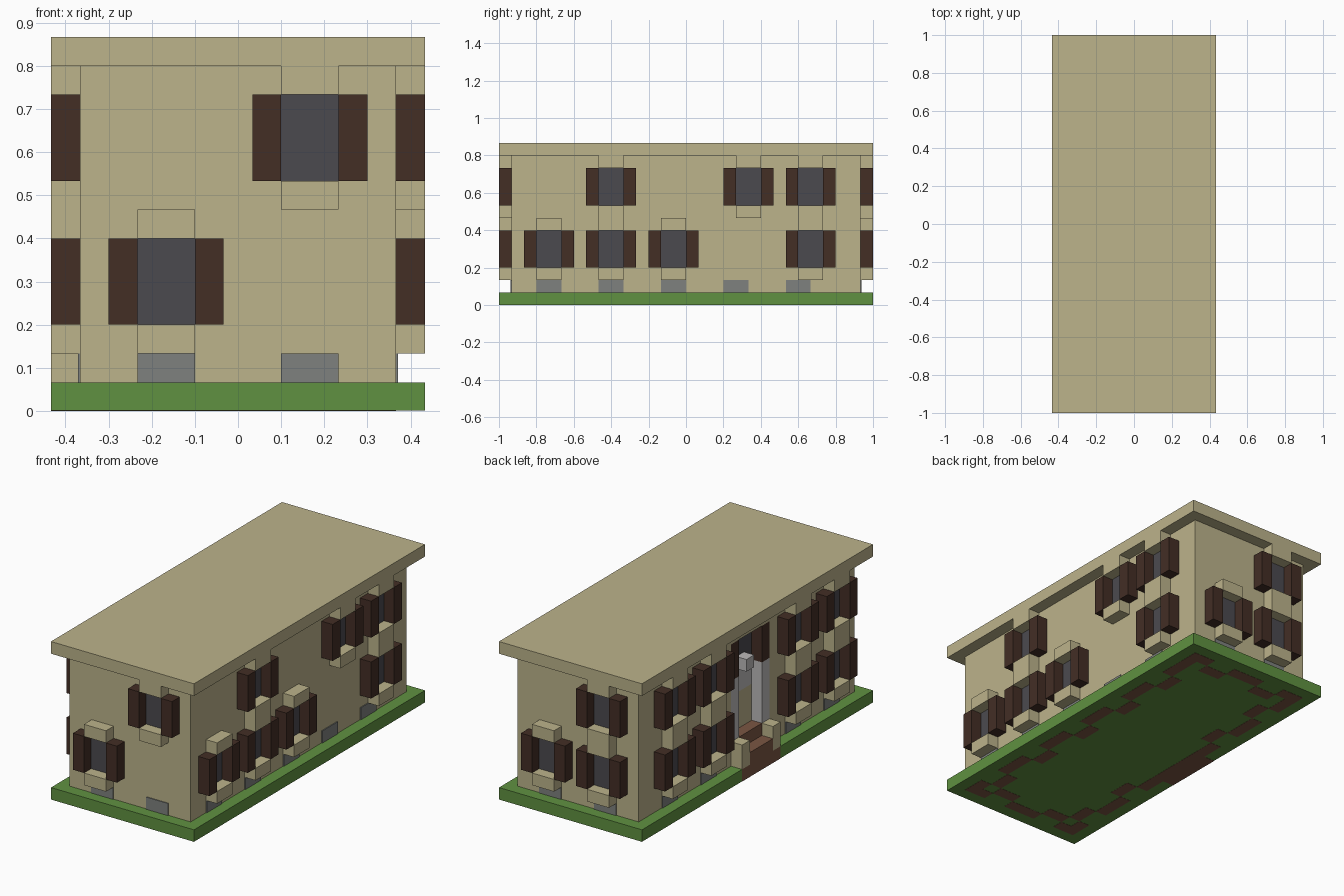
import bpy
import bmesh

cube = bpy.data.objects.get("Cube")
if cube:
    bpy.data.objects.remove(cube, do_unlink=True)

U = 1 / 15            # one building block
HALF_X, HALF_Y = 5.5, 14   # wall planes, in blocks
THIN = 0.07           # plate thickness, in blocks


def material(name, rgb):
    lin = [((c / 255 + 0.055) / 1.055) ** 2.4 for c in rgb] + [1]
    m = bpy.data.materials.new(name)
    m.use_nodes = True
    m.diffuse_color = lin
    m.node_tree.nodes["Principled BSDF"].inputs["Base Color"].default_value = lin
    return m


PLASTER = material("sand plaster", (188, 179, 139))
GRASS = material("grass green", (96, 145, 65))
SHUTTER = material("dark brown wood", (67, 46, 37))
GLASS = material("dark glass", (75, 74, 79))
VENT = material("cellar grey", (126, 129, 126))
STONE = material("light grey stone", (188, 186, 186))
EARTH = material("earth brown", (122, 86, 67))


def prism(name, outline, z0, z1, mat):
    """Extrude a plan outline (in blocks) from z0 to z1."""
    bm = bmesh.new()
    base = bm.faces.new([bm.verts.new((x * U, y * U, z0 * U)) for x, y in outline])
    top = bmesh.ops.extrude_face_region(bm, geom=[base])["geom"]
    verts = [v for v in top if isinstance(v, bmesh.types.BMVert)]
    bmesh.ops.translate(bm, verts=verts, vec=(0, 0, (z1 - z0) * U))
    bmesh.ops.recalc_face_normals(bm, faces=bm.faces)
    mesh = bpy.data.meshes.new(name)
    bm.to_mesh(mesh)
    bm.free()
    mesh.materials.append(mat)
    ob = bpy.data.objects.new(name, mesh)
    bpy.context.collection.objects.link(ob)
    return ob


def box(name, x0, x1, y0, y1, z0, z1, mat):
    return prism(name, [(x0, y0), (x1, y0), (x1, y1), (x0, y1)], z0, z1, mat)


def on_wall(name, side, a0, a1, d0, d1, z0, z1, mat):
    """Box on a wall: a runs along the wall, d outward from it."""
    axis, sign = side
    half = HALF_X if axis == "x" else HALF_Y
    p, q = sorted((sign * (half + d0), sign * (half + d1)))
    if axis == "x":
        return box(name, p, q, a0, a1, z0, z1, mat)
    return box(name, a0, a1, p, q, z0, z1, mat)


def notched(hx, hy, depth):
    """Rectangle with the entrance notch cut in its -x side."""
    return [(-hx, -hy), (hx, -hy), (hx, hy), (-hx, hy),
            (-hx, 2), (-hx + depth, 2), (-hx + depth, -3), (-hx, -3)]


def shutters(side, a0, a1, z, d=0):
    for a in (a0 - 1, a1):
        on_wall("shutter", side, a, a + 1, d, d + 1, z, z + 3, SHUTTER)


def window(side, c, z, top, sill):
    on_wall("window_glass", side, c - 1, c + 1, 0, THIN, z, z + 3, GLASS)
    shutters(side, c - 1, c + 1, z)
    on_wall("window_sill", side, c - 1, c + 1, 0, 1, z - sill, z, PLASTER)
    if top:
        on_wall("window_lintel", side, c - 1, c + 1, 0, 1, z + 3, z + 4, PLASTER)


# Ground, walls and flat roof
prism("lawn", notched(6.5, 15, 1), 0.015, 1, GRASS)
prism("walls", notched(HALF_X, HALF_Y, 1), 1, 12, PLASTER)
box("roof", -6.5, 6.5, -15, 15, 12, 13, PLASTER)

# Windows: wall -> lower centres, upper centres, cellar window centres
layout = {
    ("y", -1): ([-2.5], [2.5], [-2.5, 2.5]),
    ("y", 1): ([-2.5, 2.5], [-2.5], [-2.5, 2.5]),
    ("x", 1): ([-11, -6, -1, 10], [-6, 5, 10], [-11, -6, -1, 4, 9]),
    ("x", -1): ([-11, -6, 5, 10], [-11, -6, 5, 10], [-11, -6, 5, 10]),
}
for side, (lower, upper, cellar) in layout.items():
    for c in lower:
        window(side, c, 3, c not in upper, 1)
    for c in upper:
        window(side, c, 8, True, 2 if c in lower else 1)
    for c in cellar:
        on_wall("cellar_window", side, c - 1, c + 1, 0, THIN, 1, 2, VENT)

# Entrance: steps, posts, stone surround, door and window above
door_side = ("x", -1)
box("path", -6.5, -5.5, -3, 2, 0, 1, EARTH)
box("lower_step", -6.5, -5.5, -2, 1, 1, 2, EARTH)
box("upper_step", -5.5, -4.5, -2, 1, 1, 3, EARTH)
for y in (-3, 1):
    box("entrance_post", -6.5, -5.5, y, y + 1, 1, 3, PLASTER)
    box("door_pillar", -5.5, -4.5, y, y + 1, 1, 8, STONE)
on_wall("door", door_side, -2, 1, -1, -1 + THIN, 3, 6, PLASTER)
on_wall("door_head", door_side, -2, 1, -1, -1 + THIN, 6, 8, STONE)
on_wall("porch_glass", door_side, -2, 1, -1, -1 + THIN, 8, 11, GLASS)
on_wall("porch_lamp", door_side, -1, 0, -1, 0, 8, 9, STONE)
shutters(door_side, -2, 1, 8, -1)
on_wall("porch_lintel", door_side, -3, 2, -1, 0, 11, 12, PLASTER)

# Earth footing showing under the lawn, stepping inward below each cellar window
for side, (_, _, cellar) in layout.items():
    end = HALF_Y if side[0] == "x" else HALF_X
    cursor = -end
    for c in sorted(cellar):
        on_wall("footing", side, cursor, c - 1, -1, 0, 0, THIN, EARTH)
        on_wall("footing_jog", side, c - 1, c + 1, -2, -1, 0, THIN, EARTH)
        cursor = c + 1
    on_wall("footing", side, cursor, end, -1, 0, 0, THIN, EARTH)
box("footing_stone", -1.5, -0.5, -14, -13, 0, THIN, PLASTER)
